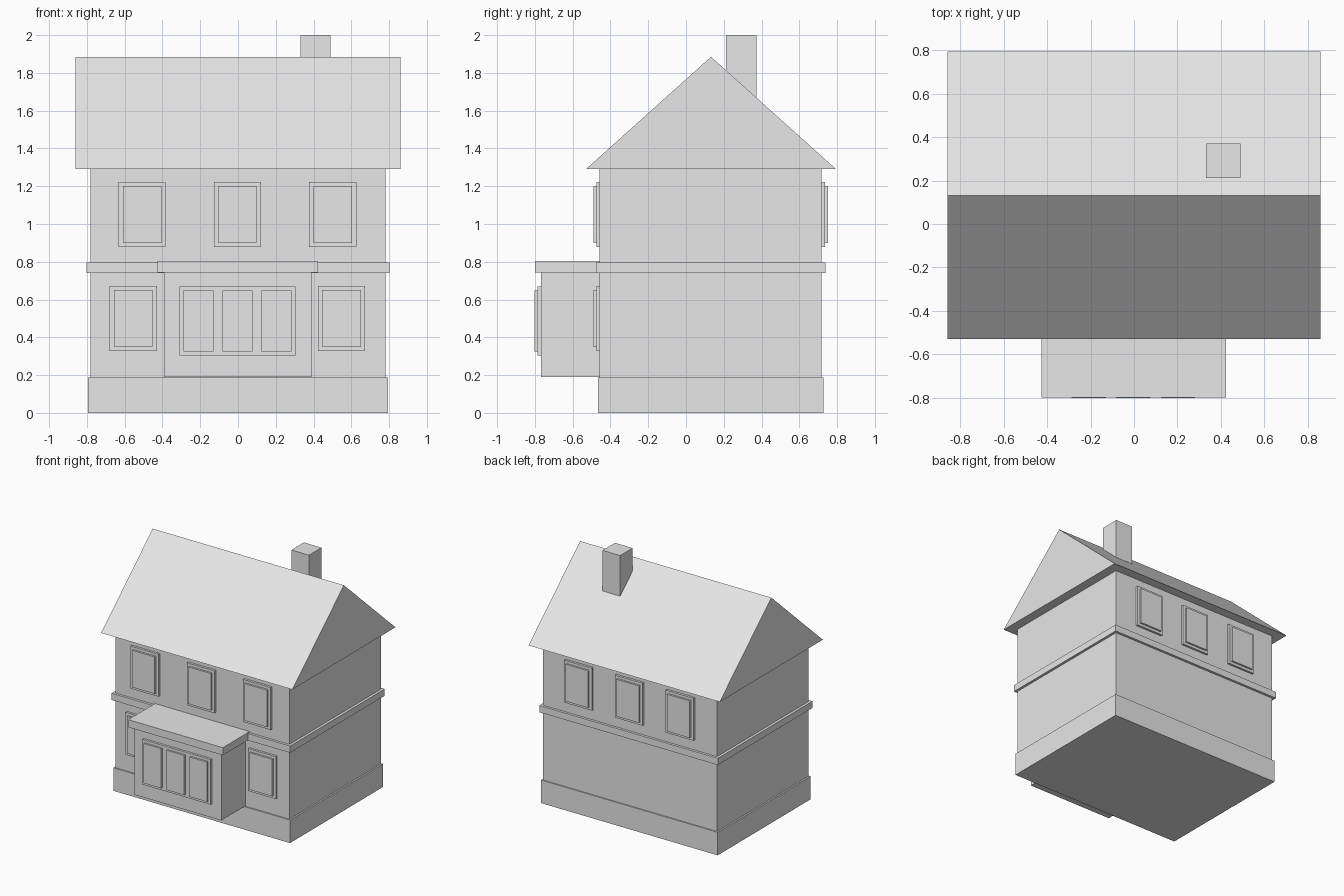
import bpy
import bmesh

default = bpy.data.objects.get("Cube")
if default:
    bpy.data.objects.remove(default, do_unlink=True)

# One plain material for the whole house
grey = bpy.data.materials.new("light_grey")
grey.use_nodes = True
colour = (0.8, 0.8, 0.8, 1.0)
grey.diffuse_color = colour
grey.node_tree.nodes["Principled BSDF"].inputs["Base Color"].default_value = colour


def finish(name, bm):
    bmesh.ops.recalc_face_normals(bm, faces=bm.faces)
    mesh = bpy.data.meshes.new(name)
    bm.to_mesh(mesh)
    bm.free()
    mesh.materials.append(grey)
    obj = bpy.data.objects.new(name, mesh)
    bpy.context.scene.collection.objects.link(obj)
    return obj


def box(name, x, y, z):
    """Box from (min, max) ranges on each axis."""
    bm = bmesh.new()
    bmesh.ops.create_cube(bm, size=1)
    for v in bm.verts:
        v.co = [r[0] if c < 0 else r[1] for c, r in zip(v.co, (x, y, z))]
    return finish(name, bm)


def gable(name, half_length, profile):
    """Prism along x from a (y, z) profile."""
    bm = bmesh.new()
    face = bm.faces.new([bm.verts.new((-half_length, y, z)) for y, z in profile])
    swept = bmesh.ops.extrude_face_region(bm, geom=[face])["geom"]
    verts = [g for g in swept if isinstance(g, bmesh.types.BMVert)]
    bmesh.ops.translate(bm, verts=verts, vec=(2 * half_length, 0, 0))
    return finish(name, bm)


def window(name, x, z, wall, out, half_width=0.125, height=0.345,
           panes=(0,), pane_half=0.102, margin=0.022):
    """Frame slab with raised panes; out is -1 for the front, 1 for the back."""
    def depth(d):
        return sorted((wall - out * 0.01, wall + out * d))
    box(name + "_frame", (x - half_width, x + half_width), depth(0.018), (z, z + height))
    for i, p in enumerate(panes):
        box(f"{name}_pane_{i + 1}", (x + p - pane_half, x + p + pane_half),
            depth(0.033), (z + margin, z + height - margin))


FRONT, BACK = -0.457, 0.718

# Main body, plinth and string course
box("walls", (-0.782, 0.782), (FRONT, BACK), (0.0, 1.30))
box("plinth", (-0.795, 0.795), (FRONT - 0.01, BACK + 0.01), (0.0, 0.187))
box("string_course", (-0.803, 0.803), (FRONT - 0.02, BACK + 0.02), (0.74, 0.795))

# Roof and chimney
gable("roof", 0.86, [(-0.53, 1.29), (0.795, 1.29), (0.132, 1.885)])
box("chimney", (0.332, 0.49), (0.212, 0.372), (1.5, 2.0))

# Front bay with its flat roof
BAY = -0.768
box("bay", (-0.392, 0.388), (BAY, FRONT + 0.02), (0.19, 0.75))
box("bay_roof", (-0.427, 0.424), (-0.8, FRONT + 0.02), (0.742, 0.804))
window("bay_window", -0.003, 0.303, BAY, -1, half_width=0.308, height=0.367,
       panes=(-0.206, 0, 0.206), pane_half=0.079)

# Upper windows, front and back, and lower front windows
for side, s in (("left", 1), ("middle", 0), ("right", -1)):
    window(f"upper_front_window_{side}", 0.505 * s - 0.003, 0.878, FRONT, -1)
    window(f"upper_back_window_{side}", 0.457 * s, 0.878, BACK, 1)
    if s:
        window(f"lower_front_window_{side}", 0.551 * s - 0.003, 0.328, FRONT, -1)
